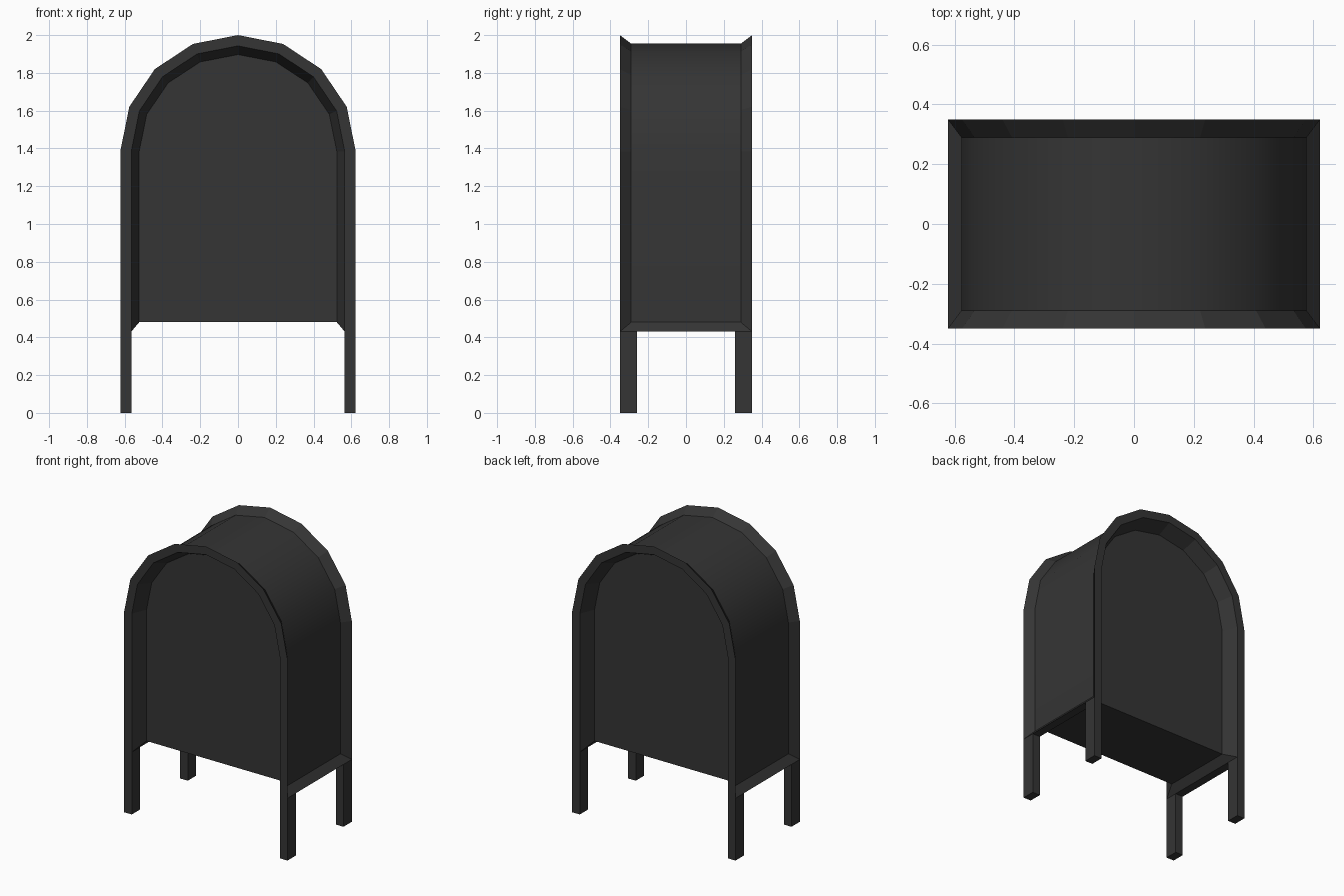
import bpy, bmesh
from math import cos, sin, pi

if "Cube" in bpy.data.objects:
    bpy.data.objects.remove(bpy.data.objects["Cube"])

SPRING = 1.385   # height where the straight sides turn into the arch
SEGS = 8         # arch segments

dark = bpy.data.materials.new("dark_paint")
dark.diffuse_color = (0.035, 0.035, 0.035, 1)
dark.use_nodes = True
dark.node_tree.nodes["Principled BSDF"].inputs["Base Color"].default_value = dark.diffuse_color


def arch(bm, rx, top, bottom, y):
    """Round-topped outline from bottom left to bottom right."""
    pts = [(-rx, bottom)]
    for i in range(SEGS + 1):
        a = pi - pi * i / SEGS
        pts.append((rx * cos(a), SPRING + (top - SPRING) * sin(a)))
    pts.append((rx, bottom))
    return [bm.verts.new((x, y, z)) for x, z in pts]


def finish(bm, name):
    bmesh.ops.recalc_face_normals(bm, faces=bm.faces)
    mesh = bpy.data.meshes.new(name)
    bm.to_mesh(mesh)
    bm.free()
    mesh.materials.append(dark)
    obj = bpy.data.objects.new(name, mesh)
    bpy.context.collection.objects.link(obj)
    return obj


# Cabinet: recessed panel, rim inside, rim outside, barrel (mirrored to the back)
bm = bmesh.new()
half = [(0.523, 1.897, 0.48, 0.25),
        (0.565, 1.943, 0.43, 0.35),
        (0.623, 2.00, 0.43, 0.35),
        (0.578, 1.955, 0.48, 0.29)]
loops = [arch(bm, rx, t, b, -y) for rx, t, b, y in half]
loops += [arch(bm, rx, t, b, y) for rx, t, b, y in reversed(half)]
for n, (p, q) in enumerate(zip(loops, loops[1:])):
    for i in range(len(p) - 1):
        f = bm.faces.new((p[i], p[i + 1], q[i + 1], q[i]))
        f.smooth = n == 3            # only the barrel is smooth

# Front and back panels, floor
bm.faces.new(loops[0])
bm.faces.new(loops[-1])
bm.faces.new((loops[0][0], loops[0][-1], loops[-1][-1], loops[-1][0]))

# Bottom rails along both sides
for end in (0, -1):
    for k in range(3):
        bm.faces.new((loops[k][end], loops[k + 1][end],
                      loops[6 - k][end], loops[7 - k][end]))

# Keep the barrel's borders crisp
for e in bm.edges:
    if len({f.smooth for f in e.link_faces}) > 1:
        e.smooth = False
finish(bm, "cabinet")

# Four legs continuing the rims down to the ground
for sx, side in ((-1, "left"), (1, "right")):
    for sy, end in ((-1, "front"), (1, "back")):
        bm = bmesh.new()
        bmesh.ops.create_cube(bm, size=1)
        for v in bm.verts:
            v.co.x = sx * 0.594 + v.co.x * 0.058
            v.co.y = sy * 0.305 + v.co.y * 0.09
            v.co.z = (v.co.z + 0.5) * 0.43
        # The top is covered by the rail
        top = [f for f in bm.faces if all(v.co.z > 0.4 for v in f.verts)]
        bmesh.ops.delete(bm, geom=top, context='FACES_ONLY')
        finish(bm, f"{end}_{side}_leg")
